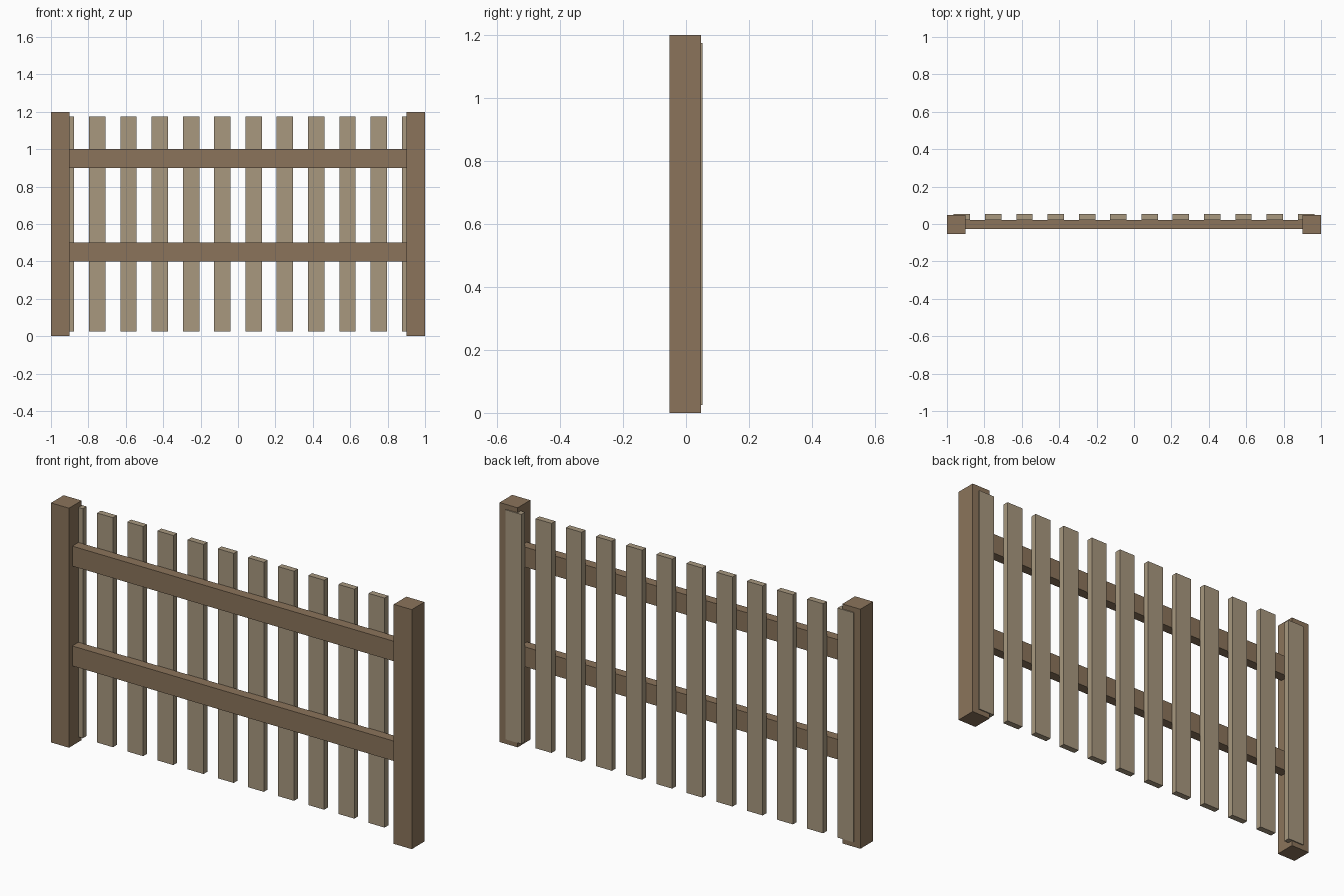
import bpy
import bmesh
from mathutils import Vector

if "Cube" in bpy.data.objects:
    bpy.data.objects.remove(bpy.data.objects["Cube"])


def material(name, rgb):
    # convert 0-255 sRGB to linear
    lin = [((c / 255 + 0.055) / 1.055) ** 2.4 for c in rgb]
    m = bpy.data.materials.new(name)
    m.diffuse_color = (*lin, 1)
    m.use_nodes = True
    m.node_tree.nodes["Principled BSDF"].inputs["Base Color"].default_value = m.diffuse_color
    return m


dark_wood = material("dark_wood", (139, 116, 91))
pale_wood = material("pale_wood", (168, 152, 127))


def box(name, lo, hi, mat):
    lo, hi = Vector(lo), Vector(hi)
    mesh = bpy.data.meshes.new(name)
    bm = bmesh.new()
    bmesh.ops.create_cube(bm, size=1)
    for v in bm.verts:
        v.co = (lo + hi) / 2 + v.co * (hi - lo)
    bm.to_mesh(mesh)
    bm.free()
    mesh.materials.append(mat)
    ob = bpy.data.objects.new(name, mesh)
    bpy.context.collection.objects.link(ob)
    return ob


# end posts
for side, x in (("left", -0.95), ("right", 0.95)):
    box(f"{side}_post", (x - 0.05, -0.0525, 0), (x + 0.05, 0.0475, 1.2), dark_wood)

# horizontal rails between the posts
for side, z in (("lower", 0.45), ("upper", 0.95)):
    box(f"{side}_rail", (-0.9, -0.0265, z - 0.05), (0.9, 0.0225, z + 0.05), dark_wood)

# twelve pickets on the back of the rails; the end ones sink into the posts
COUNT, REACH, HALF = 12, 0.92, 0.044
for i in range(COUNT):
    x = -REACH + 2 * REACH * i / (COUNT - 1)
    box(f"picket_{i + 1}", (x - HALF, 0.0225, 0.025), (x + HALF, 0.0525, 1.175), pale_wood)
